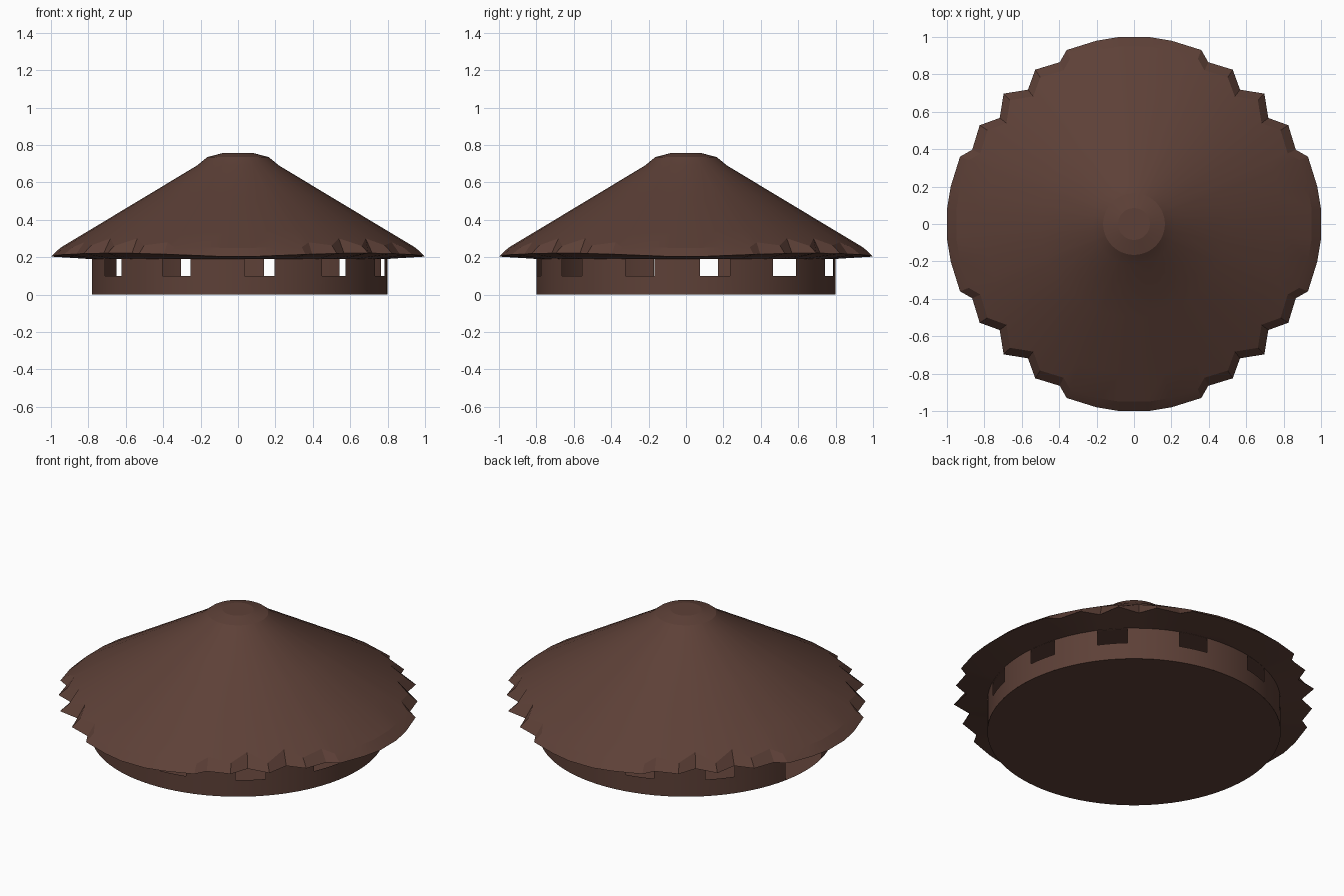
import bpy, bmesh, math

if "Cube" in bpy.data.objects:
    bpy.data.objects.remove(bpy.data.objects["Cube"])

# One brown for the whole hut
brown = bpy.data.materials.new("dark brown")
brown.diffuse_color = (0.1096, 0.0513, 0.0382, 1)
brown.use_nodes = True
brown.node_tree.nodes["Principled BSDF"].inputs["Base Color"].default_value = brown.diffuse_color


def make_object(name, bm, angle):
    bmesh.ops.remove_doubles(bm, verts=bm.verts, dist=0.0001)
    mesh = bpy.data.meshes.new(name)
    bm.to_mesh(mesh)
    bm.free()
    ob = bpy.data.objects.new(name, mesh)
    bpy.context.collection.objects.link(ob)
    mesh.materials.append(brown)
    bpy.ops.object.select_all(action='DESELECT')
    ob.select_set(True)
    bpy.context.view_layer.objects.active = ob
    bpy.ops.object.shade_smooth_by_angle(angle=math.radians(angle))
    return ob


# Round wall: strips between angles, leaving out windows and the doorway
R = 0.8
WINDOWS = [-147, -114.4, -81.7, -50, -18, 11.2, 41.5, 74, 106.5, 138.5]
HALF_WINDOW, HALF_DOOR = 5.9, 12.3
LEVELS = [0, 0.1, 0.19, 0.205]

marks = [-180 + HALF_DOOR]
for w in WINDOWS:
    marks += [w - HALF_WINDOW, w + HALF_WINDOW]
marks.append(180 - HALF_DOOR)


def point(deg, z):
    a = math.radians(deg)
    return (R * math.cos(a), R * math.sin(a), z)


bm = bmesh.new()
for i, (a0, a1) in enumerate(zip(marks, marks[1:])):
    steps = max(1, math.ceil((a1 - a0) / 4))
    for s in range(steps):
        b0 = a0 + (a1 - a0) * s / steps
        b1 = a0 + (a1 - a0) * (s + 1) / steps
        for k in range(3):
            if i % 2 == 1 and k == 1:
                continue  # window opening
            z0, z1 = LEVELS[k], LEVELS[k + 1]
            bm.faces.new([bm.verts.new(point(*p)) for p in
                          ((b0, z0), (b1, z0), (b1, z1), (b0, z1))])
make_object("round_wall", bm, 30)

# Floor disc
bm = bmesh.new()
ring = [bm.verts.new(point(d, 0)) for d in range(0, 360, 4)]
bm.faces.new(list(reversed(ring)))
make_object("floor", bm, 30)

# Thatched roof: stepped eave outline, one octant mirrored all around
octant = [(1.0, 0.08), (0.98, 0.2), (0.93, 0.36), (0.865, 0.397),
          (0.825, 0.528), (0.718, 0.567), (0.697, 0.7)]
quarter = octant + [(y, x) for x, y in reversed(octant)]
quarter[6:8] = [(0.697, 0.697)]
outline = []
for q in range(4):
    c, s = [(1, 0), (0, 1), (-1, 0), (0, -1)][q]
    outline += [(x * c - y * s, x * s + y * c) for x, y in quarter]


def cone_z(r):
    return 0.255 + 0.6 * (0.945 - r)


bm = bmesh.new()
eave, lip, rings = [], [], []
for x, y in outline:
    r, a = math.hypot(x, y), math.atan2(y, x)
    eave.append(bm.verts.new((x, y, 0.2 + 0.022 * abs(math.sin(2 * a)))))
    lip.append(bm.verts.new((x * 0.95, y * 0.95, cone_z(r * 0.95))))


def circle(radius, z):
    out = []
    for x, y in outline:
        k = radius / math.hypot(x, y)
        out.append(bm.verts.new((x * k, y * k, z)))
    return out


# from underside, over the eave, up to the blunt top
rings = [circle(0.79, 0.19), eave, lip]
rings += [circle(r, cone_z(r)) for r in (0.8, 0.5, 0.22)]
rings += [circle(0.165, 0.735), circle(0.085, 0.756)]
n = len(outline)
for lo, hi in zip(rings, rings[1:]):
    for i in range(n):
        j = (i + 1) % n
        bm.faces.new((lo[i], lo[j], hi[j], hi[i]))
bm.faces.new(rings[-1])
bm.faces.new(list(reversed(rings[0])))
bmesh.ops.recalc_face_normals(bm, faces=bm.faces)
make_object("thatched_roof", bm, 9)
